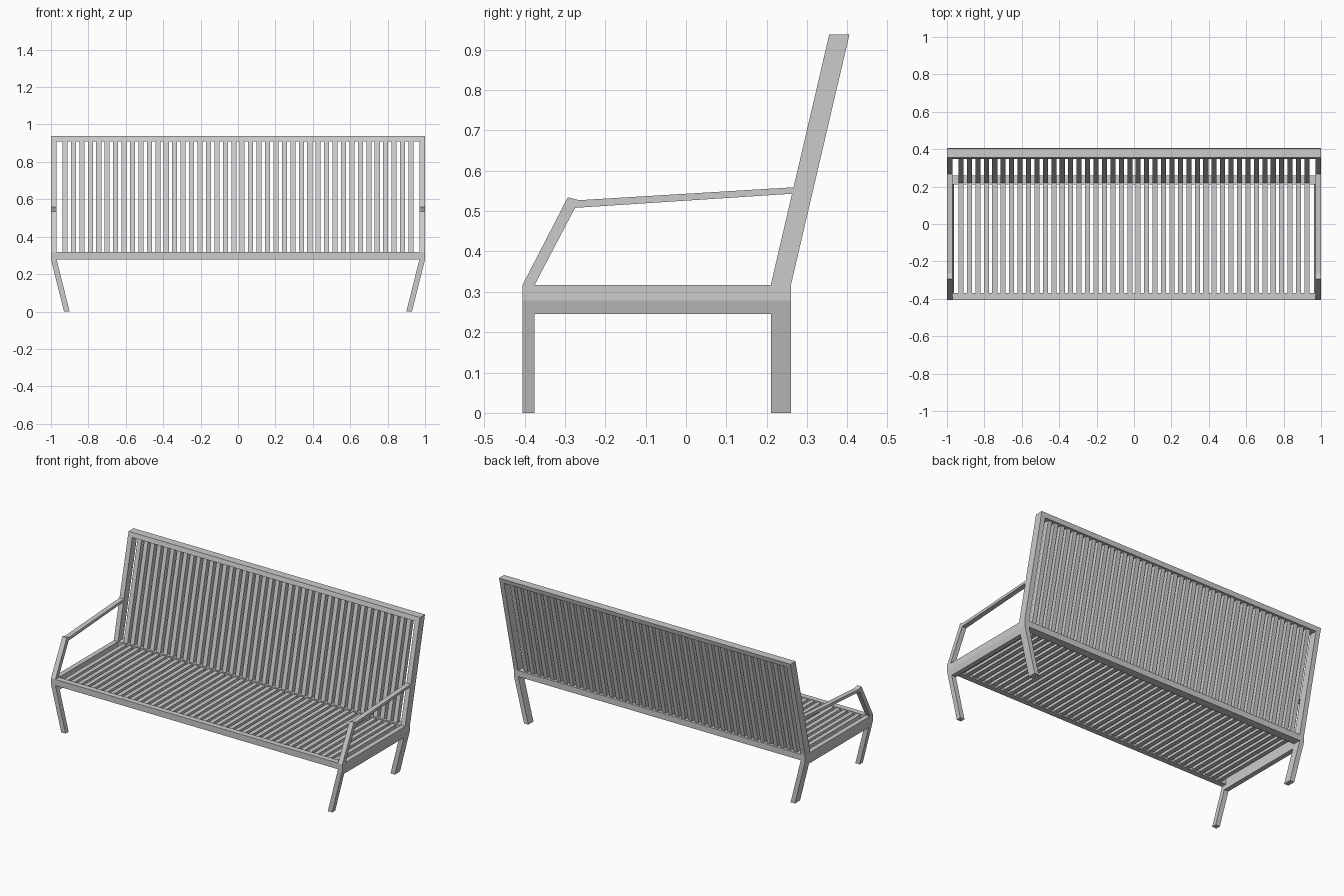
import bpy, bmesh

if "Cube" in bpy.data.objects:
    bpy.data.objects.remove(bpy.data.objects["Cube"])

W, T = 1.0, 0.03            # half width, tube thickness
SEAT, KINK, TOP = 0.317, 0.279, 0.938
LEAN = 0.145 / (TOP - SEAT)  # back lean, y per z


def prism(name, profile, axis, a, b, mirror=False):
    """Extrude a closed profile along an axis; profile is (y,z) for X and (x,z) for Y."""
    bm = bmesh.new()
    def put(p, t):
        return (t, p[0], p[1]) if axis == 'X' else (p[0], t, p[1])
    lo = [bm.verts.new(put(p, a)) for p in profile]
    hi = [bm.verts.new(put(p, b)) for p in profile]
    n = len(profile)
    bm.faces.new(lo)
    bm.faces.new(hi[::-1])
    for i in range(n):
        j = (i + 1) % n
        bm.faces.new((lo[j], lo[i], hi[i], hi[j]))
    bmesh.ops.recalc_face_normals(bm, faces=bm.faces)
    me = bpy.data.meshes.new(name)
    bm.to_mesh(me)
    bm.free()
    ob = bpy.data.objects.new(name, me)
    bpy.context.collection.objects.link(ob)
    if mirror:
        ob.modifiers.new("mirror", 'MIRROR')
    return ob


def leaning(z0, z1, d0, d1):
    """Parallelogram in y,z following the back, between depths d0 and d1."""
    y = lambda z, d: 0.21 + d + LEAN * (z - SEAT)
    return [(y(z0, d0), z0), (y(z0, d1), z0), (y(z1, d1), z1), (y(z1, d0), z1)]


def rect(y0, y1, z0, z1):
    return [(y0, z0), (y1, z0), (y1, z1), (y0, z1)]


def side_profile(z):
    """Vertical band that kinks inward below the seat, down to height z."""
    x = W - 0.25 * (KINK - z)
    return [(W, SEAT), (W, KINK), (x, z), (x - T, z), (W - T, KINK), (W - T, SEAT)]


# bent side rails and splayed legs
prism("side_rail", side_profile(0.245), 'Y', -0.405, 0.26, True)
leg = [(W, KINK), (W - 0.07, 0), (W - 0.07 - T, 0), (W - T, KINK)]
prism("front_leg", leg, 'Y', -0.405, -0.375, True)
prism("rear_leg", leg, 'Y', 0.21, 0.26, True)

# long seat rails
prism("front_rail", rect(-0.405, -0.37, KINK, SEAT), 'X', -W, W)
prism("rear_rail", rect(0.21, 0.26, KINK, SEAT), 'X', -W, W)

# back frame
prism("back_post", leaning(SEAT, TOP, 0, 0.05), 'X', W - T, W, True)
prism("back_top_rail", leaning(TOP - 0.028, TOP, 0, 0.05), 'X', -W, W)

# bent armrests
arm = [(-0.405, SEAT), (-0.293, 0.534), (-0.265, 0.527), (0.267, 0.559),
       (0.264, 0.543), (-0.275, 0.508), (-0.375, SEAT)]
prism("armrest", arm, 'X', W - T, W, True)

# repeated slats of seat and back
COUNT, SLAT = 42, 0.027
pitch = 2 * (W - T) / (COUNT + 1)
start = -pitch * (COUNT - 1) / 2
for name, prof in (("seat_slats", rect(-0.372, 0.212, 0.286, 0.313)),
                   ("back_slats", leaning(SEAT - 0.003, TOP - 0.025, 0.008, 0.038))):
    ob = prism(name, prof, 'X', start - SLAT / 2, start + SLAT / 2)
    arr = ob.modifiers.new("repeat", 'ARRAY')
    arr.count = COUNT
    arr.use_relative_offset = False
    arr.use_constant_offset = True
    arr.constant_offset_displace = (pitch, 0, 0)
